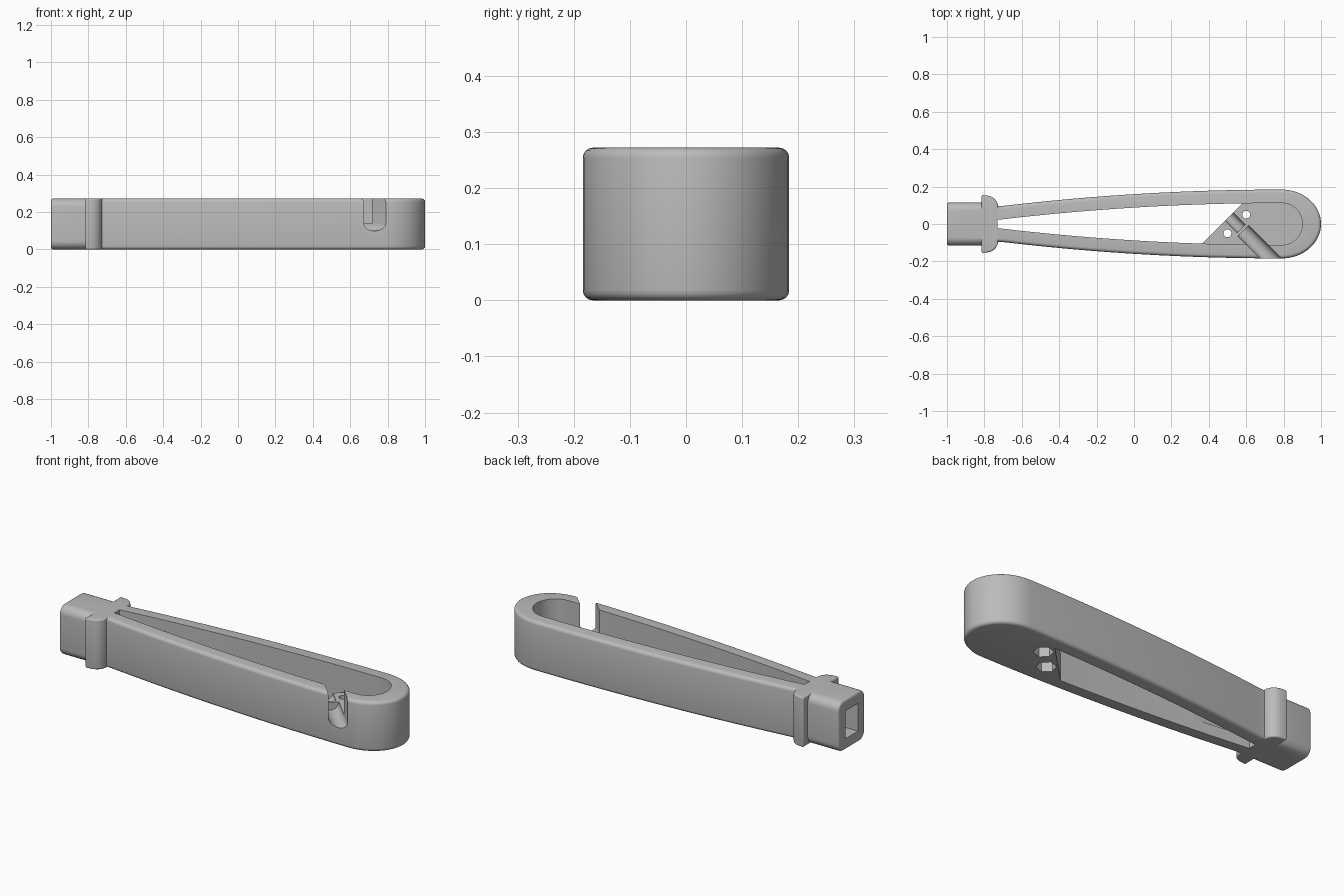
import bpy, bmesh, math
from mathutils import Vector, Matrix

H = 0.272        # overall height
DECK = 0.14      # top of the inner platform
NECK, TIP = -0.73, 0.79   # where the two arms start and where the round nose starts

cube = bpy.data.objects.get("Cube")
if cube:
    bpy.data.objects.remove(cube, do_unlink=True)

mat = bpy.data.materials.new("light_grey")
mat.use_nodes = True
grey = (0.5, 0.5, 0.5, 1)
mat.diffuse_color = grey
mat.node_tree.nodes["Principled BSDF"].inputs["Base Color"].default_value = grey


def finish(name, bm):
    bmesh.ops.recalc_face_normals(bm, faces=bm.faces[:])
    mesh = bpy.data.meshes.new(name)
    bm.to_mesh(mesh)
    bm.free()
    mesh.materials.append(mat)
    ob = bpy.data.objects.new(name, mesh)
    bpy.context.collection.objects.link(ob)
    return ob


def apply(ob, mod):
    bpy.ops.object.select_all(action='DESELECT')
    bpy.context.view_layer.objects.active = ob
    ob.select_set(True)
    bpy.ops.object.modifier_apply(modifier=mod.name)


def prism(name, pts, z0, z1, bevel=0, matrix=None, clip=None):
    """Extrude a flat outline, optionally clipped by a plane, placed and edge-rounded."""
    bm = bmesh.new()
    face = bm.faces.new([bm.verts.new((x, y, z0)) for x, y in pts])
    top = bmesh.ops.extrude_face_region(bm, geom=[face])["geom"]
    bmesh.ops.translate(bm, vec=(0, 0, z1 - z0),
                        verts=[g for g in top if isinstance(g, bmesh.types.BMVert)])
    if clip:
        cut = bmesh.ops.bisect_plane(bm, geom=bm.verts[:] + bm.edges[:] + bm.faces[:],
                                     plane_co=clip[0], plane_no=clip[1], clear_outer=True)
        edges = [g for g in cut["geom_cut"] if isinstance(g, bmesh.types.BMEdge)]
        bmesh.ops.holes_fill(bm, edges=edges, sides=0)
    if matrix:
        bm.transform(matrix)
    ob = finish(name, bm)
    if bevel:
        mod = ob.modifiers.new("round", 'BEVEL')
        mod.width, mod.segments = bevel, 4
        mod.limit_method, mod.angle_limit = 'ANGLE', math.radians(40)
        apply(ob, mod)
    return ob


def combine(ob, other, op):
    mod = ob.modifiers.new(op, 'BOOLEAN')
    mod.operation, mod.solver, mod.object = op, 'EXACT', other
    apply(ob, mod)
    bpy.data.objects.remove(other, do_unlink=True)


def ngon(n, r, turn=0):
    return [(r * math.cos(turn + math.tau * i / n), r * math.sin(turn + math.tau * i / n))
            for i in range(n)]


def rect(x0, x1, y0, y1):
    return [(x0, y0), (x1, y0), (x1, y1), (x0, y1)]


def rounded_rect(x0, x1, y0, y1, r, n=6):
    pts = []
    corners = [(x1 - r, y1 - r), (x0 + r, y1 - r), (x0 + r, y0 + r), (x1 - r, y0 + r)]
    for k, (cx, cy) in enumerate(corners):
        for i in range(n + 1):
            a = math.pi / 2 * (k + i / n)
            pts.append((cx + r * math.cos(a), cy + r * math.sin(a)))
    return pts


def leaf(start, w0, w1, nose):
    """Bowed outline widening from the neck to an elliptical nose."""
    side = []
    for i in range(24):
        x = start + (TIP - start) * i / 24
        t = max(0, (x - NECK) / (TIP - NECK))
        side.append((x, w0 + (w1 - w0) * (1 - (1 - t) ** 2)))
    arc = []
    for i in range(33):
        a = math.pi / 2 - math.pi * i / 32
        arc.append((TIP + nose * math.cos(a), w1 * math.sin(a)))
    return side + arc + [(x, -y) for x, y in reversed(side)]


# Outer bowed body
body = prism("bowed_handle", leaf(NECK - 0.04, 0.093, 0.184, 1 - TIP), 0, H, 0.018)

# Cross guard: flat at the back, rounded towards the arms
half = [(-0.815, 0.155), (-0.79, 0.152)]
for i in range(1, 9):
    a = math.pi / 2 * (1 - i / 8)
    half.append((-0.79 + 0.063 * math.cos(a), 0.092 + 0.06 * math.sin(a)))
guard = prism("guard", half + [(x, -y) for x, y in reversed(half)], 0, H, 0.008)
combine(body, guard, 'UNION')

# Rounded plug at the end; its outline lies in y-z and runs along x
along_x = Matrix(((0, 0, 1, 0), (1, 0, 0, 0), (0, 1, 0, 0), (0, 0, 0, 1)))
plug = prism("plug", rounded_rect(-0.115, 0.115, 0, H, 0.045), -1, -0.77, 0.012, along_x)
combine(body, plug, 'UNION')

# Opening between the arms: shallow over the platform, full depth behind its slanted edge
inner = leaf(NECK, 0.022, 0.112, 0.9 - TIP)
combine(body, prism("pocket", inner, DECK, 0.5), 'DIFFERENCE')
edge = (Vector((0.47, 0, 0)), Vector((1, -1, 0)).normalized())
combine(body, prism("opening", inner, -0.2, 0.5, clip=edge), 'DIFFERENCE')

# Rectangular socket running from the plug end into the opening
combine(body, prism("socket", rect(-0.055, 0.055, 0.06, H - 0.06), -1.1, -0.35,
                    matrix=along_x), 'DIFFERENCE')

# Slanted channel: wide bore through the wall, collar seat, narrow bore to the platform edge
axis = Vector((-1, 1, 0)).normalized()
turn = Matrix((Vector((0, 0, 1)).cross(axis), Vector((0, 0, 1)), axis)).transposed().to_4x4()
frame = Matrix.Translation((0.585, -0.037, DECK)) @ turn
for name, r, a, b in (("wide", 0.041, -0.32, 0.0),
                      ("collar", 0.066, -0.018, 0.018),
                      ("narrow", 0.031, 0.0, 0.14)):
    # a half-round bottom with straight sides open to the top
    low = [(r * math.cos(t), r * math.sin(t))
           for t in (math.pi + math.pi * i / 16 for i in range(17))]
    combine(body, prism(name, low + [(r, 0.3), (-r, 0.3)], a, b, matrix=frame), 'DIFFERENCE')

# Two screw holes with hexagonal nut recesses underneath
for x, y in ((0.5, -0.05), (0.6, 0.05)):
    place = Matrix.Translation((x, y, 0))
    combine(body, prism("screw_hole", ngon(24, 0.021), -0.1, 0.3, matrix=place), 'DIFFERENCE')
    combine(body, prism("nut_recess", ngon(6, 0.05, math.pi / 12), -0.1, 0.06, matrix=place),
            'DIFFERENCE')

# Smooth curves, crisp edges
bpy.ops.object.select_all(action='DESELECT')
bpy.context.view_layer.objects.active = body
body.select_set(True)
bpy.ops.object.shade_smooth_by_angle(angle=math.radians(30))
